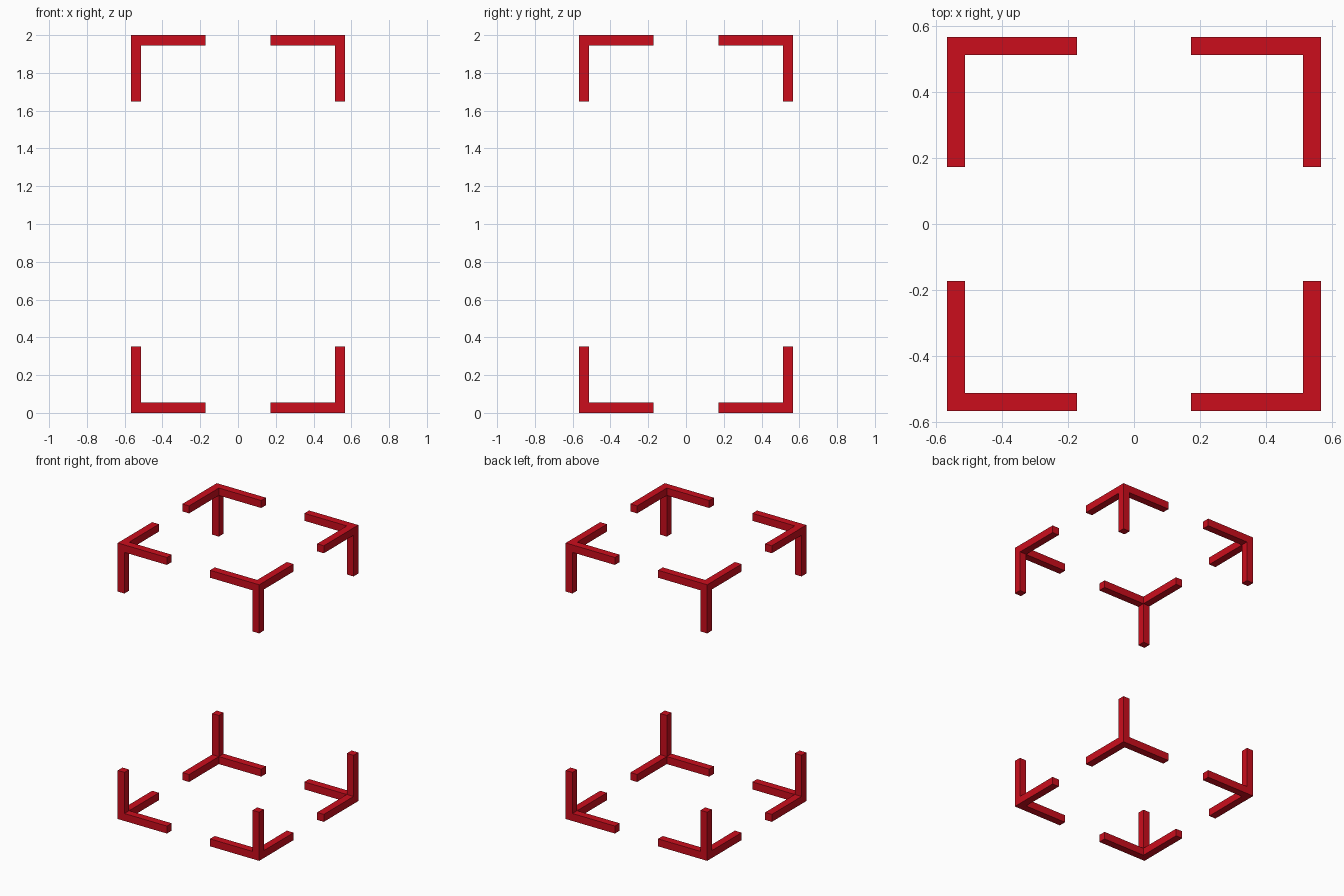
import bpy, bmesh
from mathutils import Vector, Matrix

if "Cube" in bpy.data.objects:
    bpy.data.objects.remove(bpy.data.objects["Cube"])

HALF = 0.567      # outer half width
HEIGHT = 2.0
T = 0.054         # bar thickness
ARM = 0.394       # length of horizontal arms
POST = 0.352      # length of vertical arms

red = bpy.data.materials.new("red")
red.diffuse_color = (0.6, 0.004, 0.012, 1)
red.use_nodes = True
red.node_tree.nodes["Principled BSDF"].inputs["Base Color"].default_value = red.diffuse_color


def corner_bracket(name, sx, sy, sz):
    """Corner cube with three faces extruded into arms pointing inward."""
    bm = bmesh.new()
    bmesh.ops.create_cube(bm, size=T, matrix=Matrix.Translation((T / 2,) * 3))
    for axis, length in enumerate((ARM, ARM, POST)):
        step = Vector((0, 0, 0))
        step[axis] = length - T
        bm.normal_update()
        face = next(f for f in bm.faces if f.normal[axis] > 0.9
                    and max(v.co.length for v in f.verts) < T * 2)
        new = bmesh.ops.extrude_discrete_faces(bm, faces=[face])["faces"][0]
        bmesh.ops.translate(bm, vec=step, verts=new.verts)
    # place the corner in its mirrored position
    for v in bm.verts:
        x, y, z = v.co
        v.co = (sx * (HALF - x), sy * (HALF - y),
                HEIGHT / 2 + sz * (HEIGHT / 2 - z))
    bmesh.ops.recalc_face_normals(bm, faces=bm.faces)
    mesh = bpy.data.meshes.new(name)
    bm.to_mesh(mesh)
    bm.free()
    mesh.materials.append(red)
    bpy.context.collection.objects.link(bpy.data.objects.new(name, mesh))


# eight brackets marking the corners of a tall box
for sz, level in ((-1, "bottom"), (1, "top")):
    for sy, depth in ((-1, "front"), (1, "back")):
        for sx, side in ((-1, "left"), (1, "right")):
            corner_bracket(f"{level}_{depth}_{side}_bracket", sx, sy, sz)
